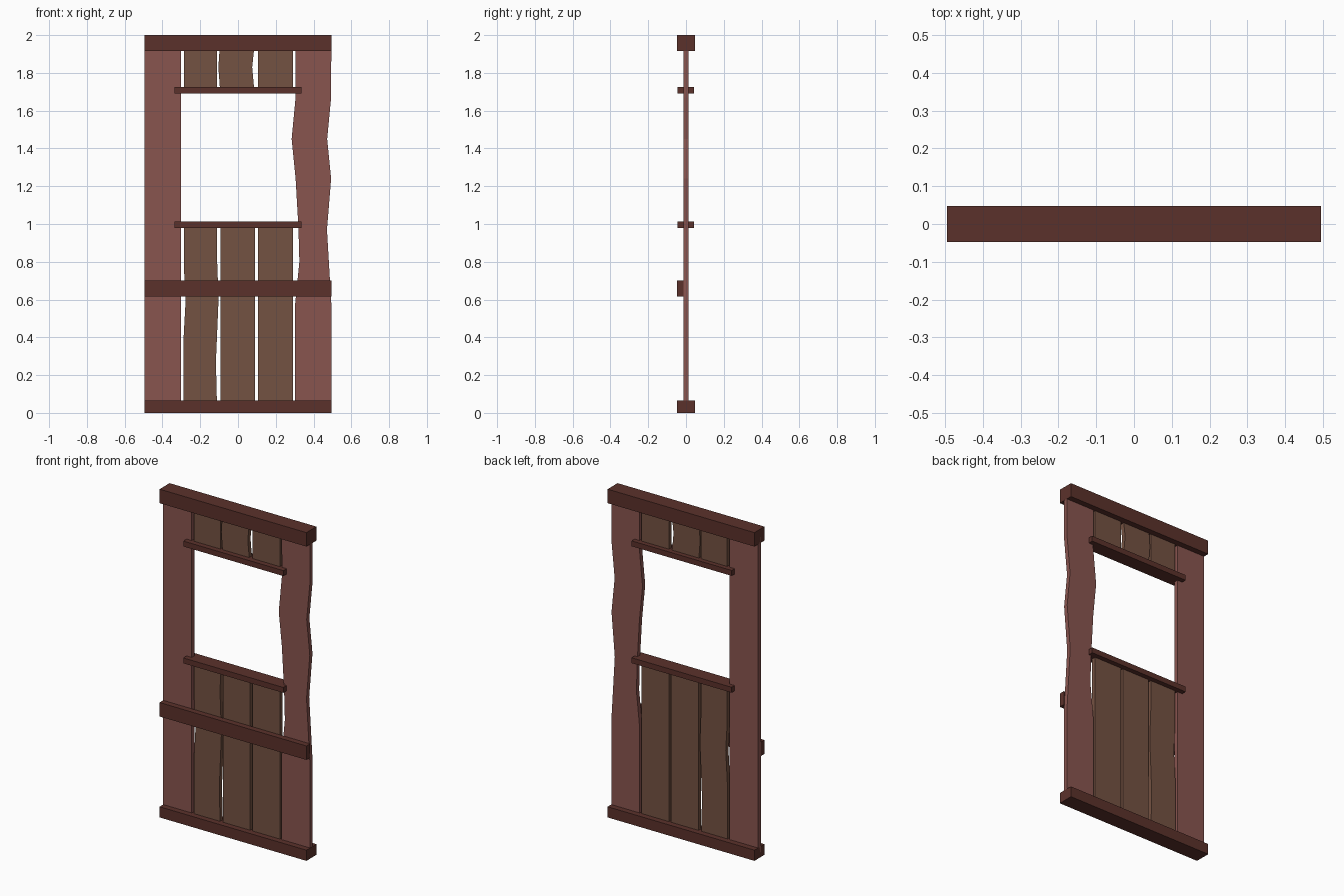
import bpy, bmesh

if "Cube" in bpy.data.objects:
    bpy.data.objects.remove(bpy.data.objects["Cube"])


def material(name, rgb):
    m = bpy.data.materials.new(name)
    m.diffuse_color = (*rgb, 1)
    m.use_nodes = True
    m.node_tree.nodes["Principled BSDF"].inputs["Base Color"].default_value = m.diffuse_color
    return m


BEAM = material("dark_beam_wood", (0.105, 0.031, 0.024))
POST = material("reddish_wood", (0.25, 0.09, 0.078))
PLANK = material("brown_wood", (0.175, 0.084, 0.054))


def board(name, left, right, y0, y1, mat):
    """Flat board from left and right edge lines of (x, z), listed bottom to top."""
    bm = bmesh.new()
    outline = right + left[::-1]
    face = bm.faces.new([bm.verts.new((x, y0, z)) for x, z in outline])
    ext = bmesh.ops.extrude_face_region(bm, geom=[face])
    moved = [g for g in ext["geom"] if isinstance(g, bmesh.types.BMVert)]
    bmesh.ops.translate(bm, verts=moved, vec=(0, y1 - y0, 0))
    bmesh.ops.recalc_face_normals(bm, faces=bm.faces)
    me = bpy.data.meshes.new(name)
    bm.to_mesh(me)
    bm.free()
    me.materials.append(mat)
    ob = bpy.data.objects.new(name, me)
    bpy.context.collection.objects.link(ob)
    return ob


def box(name, x0, x1, y0, y1, z0, z1, mat):
    return board(name, [(x0, z0), (x0, z1)], [(x1, z0), (x1, z1)], y0, y1, mat)


T = 0.013  # half thickness of the planks

# Horizontal beams
box("bottom_beam", -0.495, 0.495, -0.048, 0.048, 0, 0.065, BEAM)
box("top_beam", -0.495, 0.495, -0.048, 0.048, 1.915, 2.0, BEAM)
box("front_cross_rail", -0.495, 0.495, -0.048, -T, 0.615, 0.70, BEAM)

# Window sill and lintel
box("window_sill", -0.337, 0.337, -0.045, 0.042, 0.98, 1.013, BEAM)
box("window_lintel", -0.337, 0.337, -0.045, 0.042, 1.692, 1.725, BEAM)

# Wide side boards, the right one warped
box("left_side_board", -0.495, -0.303, -T, T, 0.03, 1.95, POST)
board("right_side_board",
      [(0.303, 0.03), (0.303, 0.58), (0.325, 0.80), (0.32, 0.98), (0.305, 1.24),
       (0.284, 1.45), (0.305, 1.67), (0.303, 1.95)],
      [(0.494, 0.03), (0.494, 0.58), (0.484, 0.75), (0.471, 0.97), (0.493, 1.24),
       (0.472, 1.45), (0.493, 1.67), (0.494, 1.95)],
      -T, T, POST)

# Planks below the window, the left one warped
board("lower_plank_left",
      [(-0.289, 0.03), (-0.289, 0.38), (-0.277, 0.60), (-0.286, 0.76), (-0.286, 1.0)],
      [(-0.111, 0.03), (-0.117, 0.27), (-0.103, 0.60), (-0.111, 0.82), (-0.110, 1.0)],
      -T, T, PLANK)
box("lower_plank_middle", -0.093, 0.091, -T, T, 0.03, 1.0, PLANK)
box("lower_plank_right", 0.106, 0.291, -T, T, 0.03, 1.0, PLANK)

# Planks above the window, the middle one warped
box("upper_plank_left", -0.286, -0.110, -T, T, 1.71, 1.95, PLANK)
board("upper_plank_middle",
      [(-0.095, 1.71), (-0.104, 1.83), (-0.096, 1.95)],
      [(0.086, 1.71), (0.075, 1.83), (0.088, 1.95)],
      -T, T, PLANK)
box("upper_plank_right", 0.106, 0.291, -T, T, 1.71, 1.95, PLANK)
